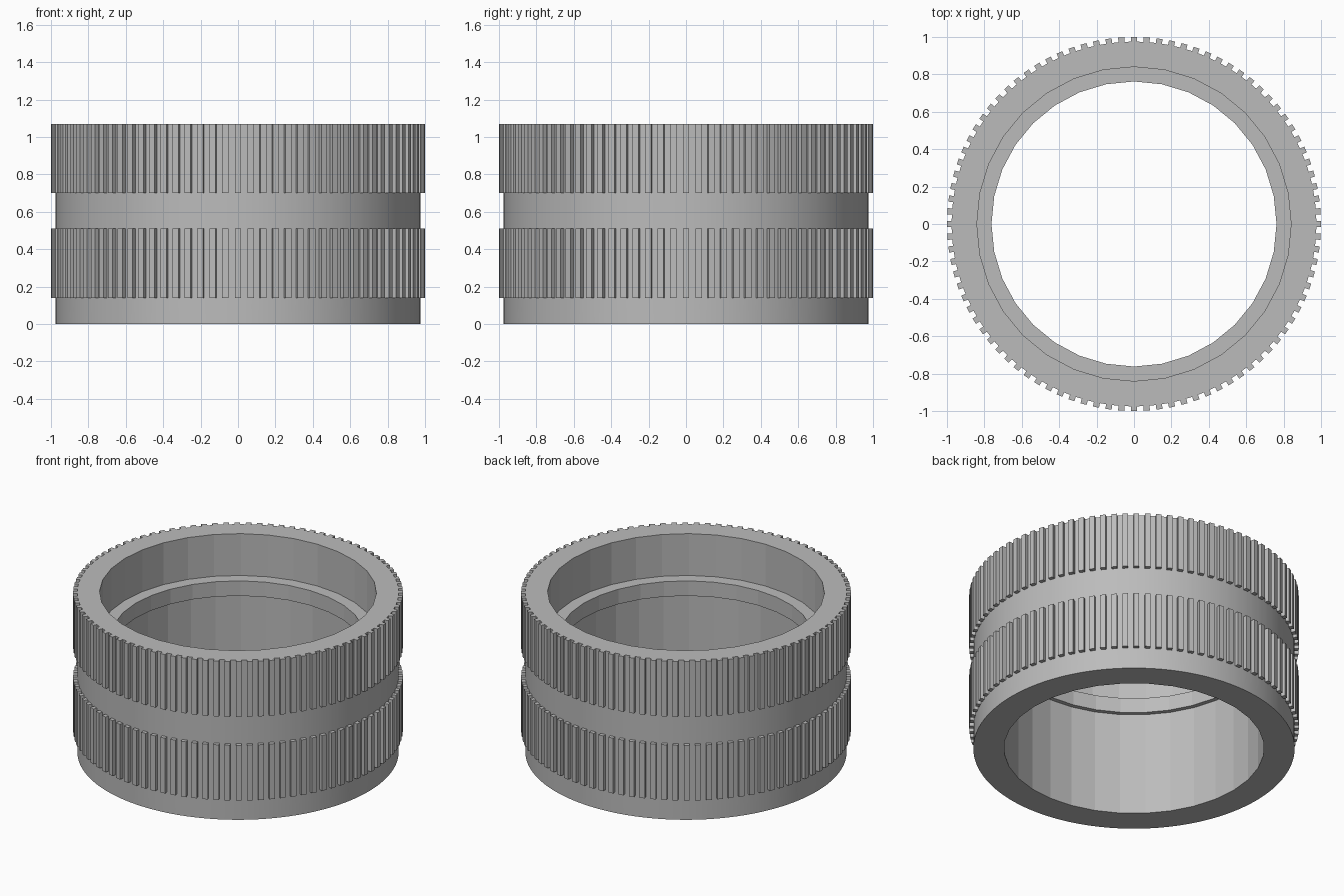
import bpy, bmesh, math
from mathutils import Vector

if "Cube" in bpy.data.objects:
    bpy.data.objects.remove(bpy.data.objects["Cube"])

TEETH = 92
BODY_R, TOOTH_H = 0.975, 0.025
HEIGHT = 1.07

grey = bpy.data.materials.new("plain_grey")
grey.use_nodes = True
colour = (0.5, 0.5, 0.5, 1)
grey.diffuse_color = colour
grey.node_tree.nodes["Principled BSDF"].inputs["Base Color"].default_value = colour


def lathe(profile, segments, phase=0.0):
    """Closed solid of revolution; also returns the side faces row by row."""
    bm = bmesh.new()
    rings = []
    for r, z in profile:
        angles = [2 * math.pi * (i + phase) / segments for i in range(segments)]
        rings.append([bm.verts.new((r * math.cos(a), r * math.sin(a), z)) for a in angles])
    rows = []
    for low, high in zip(rings, rings[1:]):
        rows.append([bm.faces.new((low[i], low[(i + 1) % segments],
                                   high[(i + 1) % segments], high[i]))
                     for i in range(segments)])
    bm.faces.new(rings[0][::-1])
    bm.faces.new(rings[-1])
    return bm, rows


def make_object(name, bm):
    mesh = bpy.data.meshes.new(name)
    bm.normal_update()
    bm.to_mesh(mesh)
    bm.free()
    mesh.materials.append(grey)
    obj = bpy.data.objects.new(name, mesh)
    bpy.context.collection.objects.link(obj)
    return obj


# Outer body, with every other face of the two grip bands pulled out as a ridge
bm, rows = lathe([(BODY_R, z) for z in (0, 0.14, 0.51, 0.70, HEIGHT)], TEETH * 2, 0.5)
ridges = rows[1][1::2] + rows[3][1::2]
for face in bmesh.ops.extrude_discrete_faces(bm, faces=ridges)["faces"]:
    face.normal_update()
    out = face.normal * TOOTH_H
    for v in face.verts:
        v.co += out
# Extruded ridge sides share no vertices with the body until welded
bmesh.ops.remove_doubles(bm, verts=bm.verts, dist=0.0001)
ring = make_object("ridged_ring", bm)

# Stepped bore: wide upper socket, narrow inner lip, lower socket
bore_profile = [(0.79, -0.1), (0.79, 0.69), (0.762, 0.69), (0.762, 0.79),
                (0.84, 0.79), (0.84, HEIGHT + 0.1)]
bm, rows = lathe(bore_profile, 32)
cutter = make_object("bore_cutter", bm)
cutter.hide_render = True

cut = ring.modifiers.new("bore", 'BOOLEAN')
cut.operation = 'DIFFERENCE'
cut.solver = 'EXACT'
cut.object = cutter
bpy.context.view_layer.objects.active = ring
ring.select_set(True)
cutter.select_set(False)
bpy.ops.object.modifier_apply(modifier=cut.name)
bpy.data.objects.remove(cutter)

# Smooth the fine outer wall, keep bore facets and ridge edges crisp
bpy.ops.object.shade_smooth_by_angle(angle=math.radians(8))
